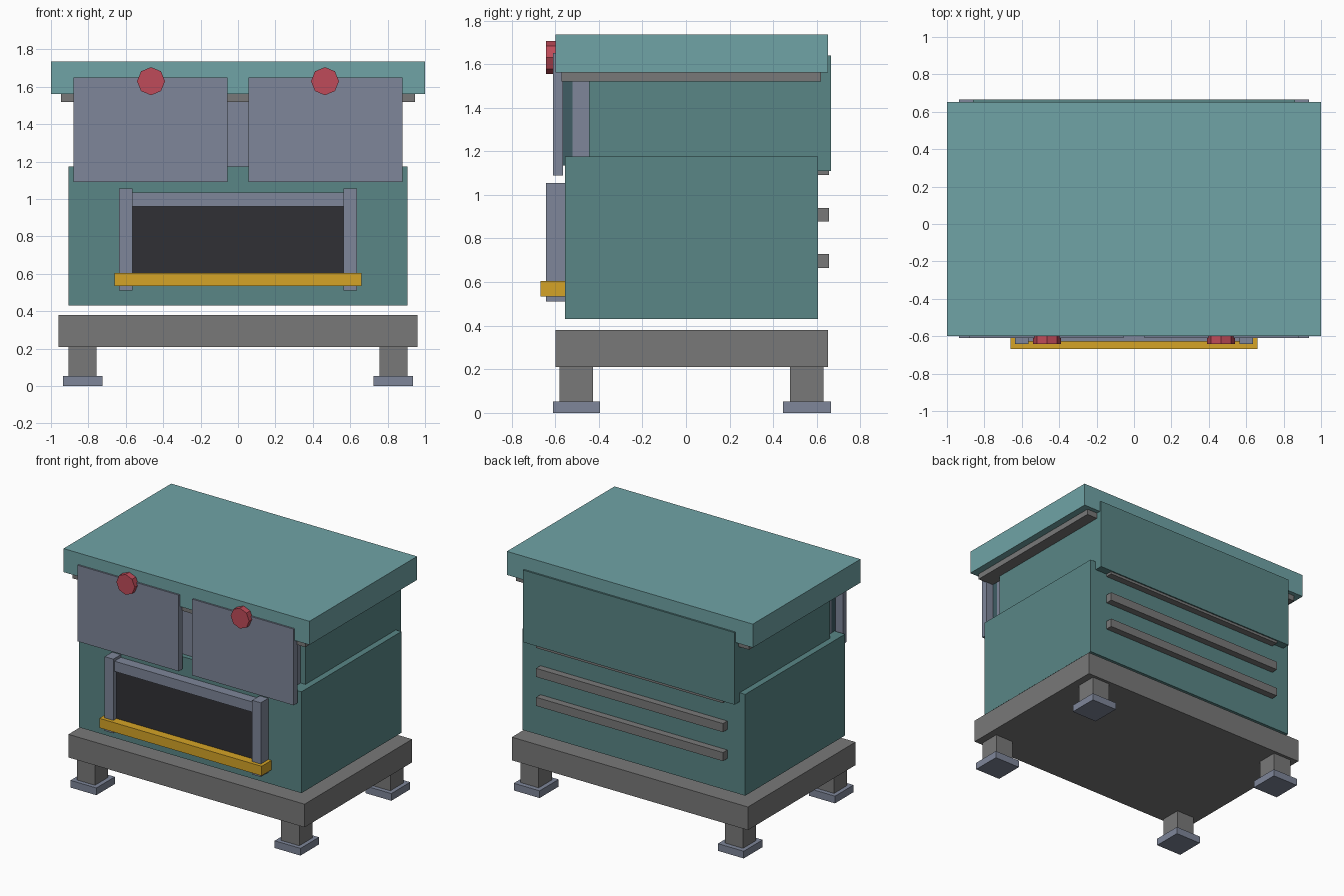
import bpy
from math import pi

if "Cube" in bpy.data.objects:
    bpy.data.objects.remove(bpy.data.objects["Cube"])


def material(name, r, g, b):
    m = bpy.data.materials.new(name)
    m.diffuse_color = (r, g, b, 1)
    m.use_nodes = True
    m.node_tree.nodes["Principled BSDF"].inputs["Base Color"].default_value = m.diffuse_color
    return m


LID = material("light_teal", 0.16, 0.37, 0.38)
BODY = material("teal", 0.10, 0.24, 0.24)
BACKING = material("dark_teal", 0.05, 0.11, 0.13)
STEEL = material("steel_blue", 0.21, 0.24, 0.32)
STONE = material("warm_grey", 0.19, 0.19, 0.19)
DARK = material("charcoal", 0.03, 0.03, 0.035)
YELLOW = material("amber", 0.66, 0.37, 0.02)
RED = material("red", 0.52, 0.07, 0.10)


def box(name, x, y, z, mat):
    """Box from (min, max) ranges on each axis."""
    ranges = (x, y, z)
    bpy.ops.mesh.primitive_cube_add(size=1, location=[(a + b) / 2 for a, b in ranges])
    ob = bpy.context.object
    ob.name = name
    ob.scale = [b - a for a, b in ranges]
    bpy.ops.object.transform_apply(location=False, rotation=False, scale=True)
    ob.data.materials.append(mat)
    return ob


def pair(name, x, y, z, mat):
    """Box on the right plus its mirror image on the left."""
    box(name + "_right", x, y, z, mat)
    box(name + "_left", (-x[1], -x[0]), y, z, mat)


# Base plinth on four legs with foot pads
box("base", (-0.96, 0.96), (-0.598, 0.652), (0.21, 0.38), STONE)
for end, leg_y, foot_y in (("front", (-0.58, -0.427), (-0.61, -0.395)),
                           ("back", (0.477, 0.63), (0.445, 0.665))):
    pair(end + "_leg", (0.757, 0.905), leg_y, (0.05, 0.22), STONE)
    pair(end + "_foot", (0.725, 0.935), foot_y, (0, 0.053), STEEL)

# Lower and upper housing
box("lower_body", (-0.905, 0.905), (-0.555, 0.605), (0.43, 1.175), BODY)
box("upper_body", (-0.86, 0.86), (-0.445, 0.61), (1.11, 1.64), BODY)
box("back_panel", (-0.86, 0.86), (0.605, 0.665), (1.11, 1.64), BODY)
box("upper_front_plate", (-0.82, 0.82), (-0.52, -0.445), (1.13, 1.6), STEEL)

# Lid and the rim under it
box("lid_rim", (-0.947, 0.947), (-0.57, 0.62), (1.52, 1.565), STONE)
box("lid", (-1, 1), (-0.598, 0.652), (1.562, 1.735), LID)

# Two door flaps with backing plates and octagonal knobs
pair("door_flap", (0.055, 0.88), (-0.61, -0.565), (1.09, 1.65), STEEL)
pair("door_backing", (0.115, 0.82), (-0.565, -0.52), (1.135, 1.6), BACKING)
for side, sign in (("right", 1), ("left", -1)):
    bpy.ops.mesh.primitive_cylinder_add(vertices=8, radius=0.075, depth=0.05,
                                        location=(sign * 0.465, -0.617, 1.63),
                                        rotation=(pi / 2, 0, 0))
    knob = bpy.context.object
    knob.name = "knob_" + side
    knob.data.materials.append(RED)

# Front opening: dark mouth, frame and ledge
box("opening", (-0.58, 0.58), (-0.605, -0.55), (0.56, 0.97), DARK)
pair("opening_post", (0.565, 0.635), (-0.642, -0.55), (0.51, 1.055), STEEL)
box("opening_top_bar", (-0.58, 0.58), (-0.628, -0.55), (0.96, 1.035), STEEL)
box("ledge", (-0.66, 0.66), (-0.668, -0.55), (0.535, 0.605), YELLOW)

# Rear vent slats
for i in range(3):
    z = 0.665 + i * 0.213
    box(f"vent_slat_{i + 1}", (-0.76, 0.76), (0.6, 0.656), (z, z + 0.063), STONE)
